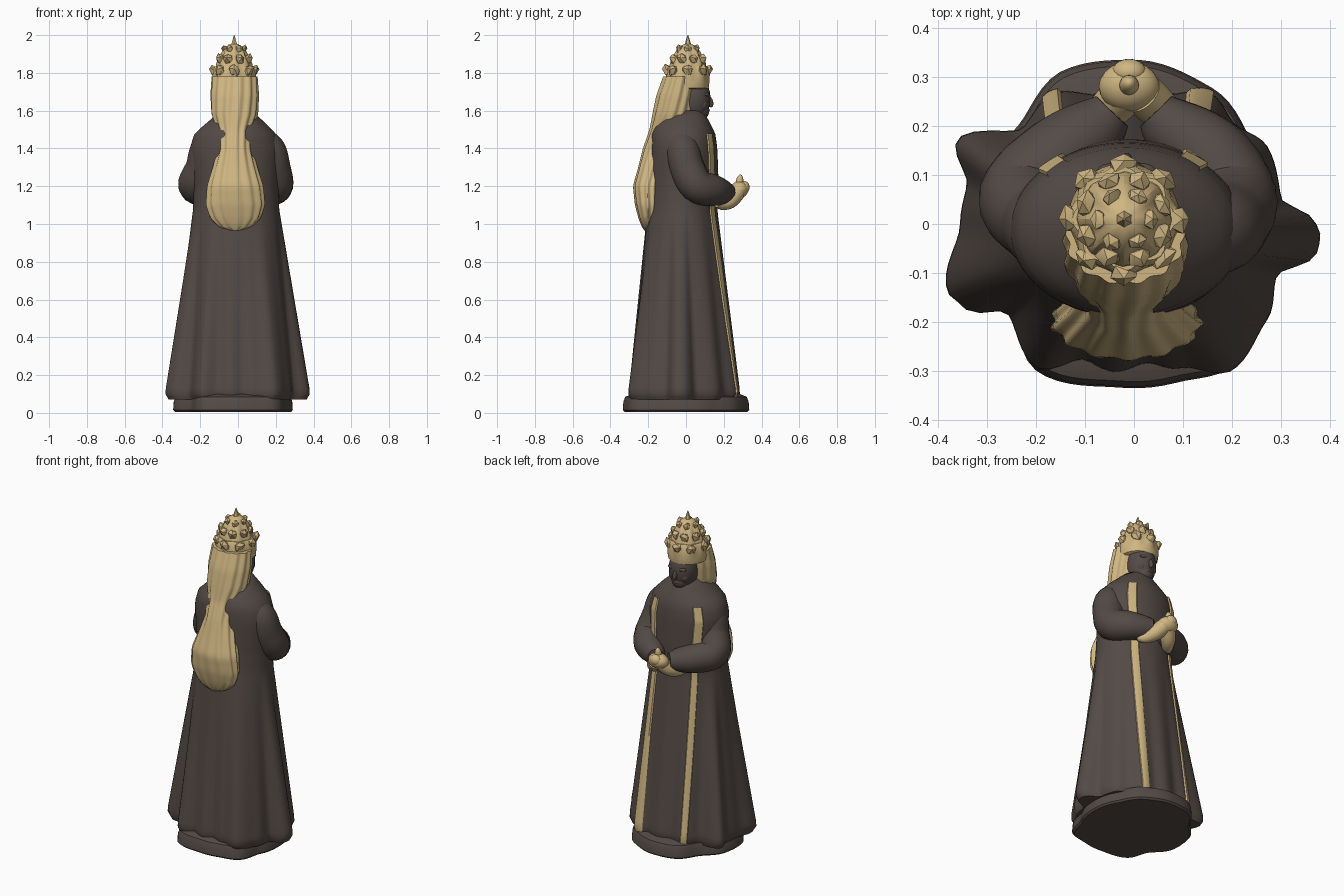
import bpy, bmesh, math, random
from mathutils import Vector

if "Cube" in bpy.data.objects:
    bpy.data.objects.remove(bpy.data.objects["Cube"])

random.seed(4)


def material(name, rgb):
    m = bpy.data.materials.new(name)
    m.diffuse_color = (*rgb, 1)
    m.use_nodes = True
    m.node_tree.nodes["Principled BSDF"].inputs["Base Color"].default_value = m.diffuse_color
    return m


DARK = material("dark bronze", (0.088, 0.069, 0.061))
GOLD = material("pale gold", (0.63, 0.47, 0.225))


def finish(bm, name, mat, angle=40):
    bmesh.ops.recalc_face_normals(bm, faces=bm.faces)
    me = bpy.data.meshes.new(name)
    bm.to_mesh(me)
    bm.free()
    ob = bpy.data.objects.new(name, me)
    bpy.context.collection.objects.link(ob)
    me.materials.append(mat)
    bpy.context.view_layer.objects.active = ob
    ob.select_set(True)
    bpy.ops.object.shade_smooth_by_angle(angle=math.radians(angle))
    ob.select_set(False)
    return ob


def loft(name, rings, mat, angle=40, closed=True):
    """Skin a list of equal point rings; closed rings get end caps."""
    bm = bmesh.new()
    vs = [[bm.verts.new(p) for p in r] for r in rings]
    n = len(vs[0])
    for a, b in zip(vs, vs[1:]):
        for i in range(n if closed else n - 1):
            j = (i + 1) % n
            bm.faces.new((a[i], a[j], b[j], b[i]))
    if closed:
        bm.faces.new(vs[0])
        bm.faces.new(vs[-1])
    return finish(bm, name, mat, angle)


def blob(name, pos, size, mat, rot_x=0):
    bm = bmesh.new()
    bmesh.ops.create_uvsphere(bm, u_segments=20, v_segments=12, radius=1)
    ob = finish(bm, name, mat)
    ob.location, ob.scale, ob.rotation_euler = pos, size, (rot_x, 0, 0)
    return ob


def tube(name, path, mat, n=20):
    """Round limb along (x, y, z, radius) points, smoothed by interpolation."""
    pts = []
    for i in range(len(path) - 1):
        p = [path[max(i - 1, 0)], path[i], path[i + 1], path[min(i + 2, len(path) - 1)]]
        for s in range(6):
            t = s / 6
            pts.append([0.5 * (2 * b + (c - a) * t + (2 * a - 5 * b + 4 * c - d) * t * t
                               + (3 * b - a - 3 * c + d) * t ** 3) for a, b, c, d in zip(*p)])
    pts.append(path[-1])
    rings = []
    for i, p in enumerate(pts):
        d = Vector(pts[min(i + 1, len(pts) - 1)][:3]) - Vector(pts[max(i - 1, 0)][:3])
        u = d.cross(Vector((0.3, 1, 0.2))).normalized()
        v = d.cross(u).normalized()
        rings.append([Vector(p[:3]) + p[3] * (u * math.cos(k * math.tau / n) + v * math.sin(k * math.tau / n))
                      for k in range(n)])
    return loft(name, rings, mat, 60)


def polar(table, deg):
    """Smoothly interpolated radius from (angle, radius) pairs around the circle."""
    deg %= 360
    ext = table + [(table[0][0] + 360, table[0][1])]
    for (a, ra), (b, rb) in zip(ext, ext[1:]):
        if a <= deg <= b:
            t = (deg - a) / (b - a)
            return ra + (rb - ra) * t * t * (3 - 2 * t)
    return table[0][1]


def section(table, z):
    for a, b in zip(table, table[1:]):
        if z <= b[0]:
            t = max(0, (z - a[0]) / (b[0] - a[0]))
            return [p + (q - p) * t for p, q in zip(a[1:], b[1:])]
    return list(table[-1][1:])


# Robe: folded hem blended into oval waist, shoulders and collar
HEM = [(0, .372), (10, .305), (30, .315), (45, .29), (59, .31), (76, .275), (90, .285), (105, .275),
       (123, .315), (139, .30), (155, .40), (167, .35), (180, .355), (200, .405), (207, .385),
       (215, .316), (236, .355), (250, .295), (262, .305), (275, .285), (288, .31), (304, .36),
       (324, .335), (340, .31), (351, .378), (356, .382)]
UPPER = [(1.05, -.01, .228, -.02, .185), (1.2, -.01, .225, -.012, .185), (1.4, -.015, .24, -.012, .178),
         (1.48, -.015, .215, -.015, .17), (1.54, -.01, .15, -.015, .14), (1.6, -.01, .08, 0, .09)]


def robe_point(deg, z, out=0.0):
    a = math.radians(deg)
    c, s = math.cos(a), math.sin(a)
    xc, rx, yc, ry = section(UPPER, z)
    w = min(1, max(0, (1.08 - z) / 0.96))
    r = polar(HEM, deg) * (1 - max(0, .1 - z) * 1.5)
    x = (xc + rx * c) * (1 - w) + r * c * w
    y = (yc + ry * s) * (1 - w) + r * s * w
    return Vector((x + out * c, y + out * s, z))


heights = [.07, .085] + [.1 + i * 1.5 / 48 for i in range(49)]
loft("robe", [[robe_point(d, z) for d in range(0, 360, 3)] for z in heights], DARK, 50)

# Plinth: uneven low slab under the hem
BASE = [(0, .29), (30, .29), (60, .32), (90, .335), (115, .345), (140, .31), (165, .34), (190, .345),
        (215, .31), (237, .36), (265, .335), (285, .335), (305, .355), (330, .30)]
loft("plinth", [[(polar(BASE, d) * k * math.cos(math.radians(d)), polar(BASE, d) * k * math.sin(math.radians(d)), z)
                 for d in range(0, 360, 4)] for z, k in ((.005, .97), (.015, 1), (.06, .99), (.085, .96), (.1, .85))],
     DARK, 40)


# Trim: thin bands down the front of skirt and chest
def trim(name, low, high, wide, z0, z1):
    rows = []
    for i in range(31):
        z = z0 + (z1 - z0) * i / 30
        t = min(1, z / 1.2)
        mid = low + (high - low) * t
        half = wide + 2.2 * t
        rows.append([robe_point(mid + k * half, z, .007 if abs(k) < 1 else -.003)
                     for k in (-1, -.8, -.4, 0, .4, .8, 1)])
    loft(name, rows, GOLD, 50, closed=False)


for side, low, high, chest, wide in (("right", 64, 57, 54, 5), ("left", 122, 128, 131, 3.7)):
    trim(side + "_skirt_trim", low, high, wide, .08, 1.12)
    trim(side + "_chest_trim", chest, chest, 5.5, 1.22, 1.48)

# Arms: wide sleeves bent forward to the joined hands
for side, s, ex in (("right", 1, .2), ("left", -1, -.225)):
    tube(side + "_sleeve", [(s * .12, -.03, 1.45, .07), (s * .165, -.015, 1.39, .088), (s * .185, .005, 1.3, .092),
                            (ex, .055, 1.205, .092), (s * .155, .135, 1.18, .085), (s * .08, .195, 1.17, .066),
                            (s * .045, .23, 1.17, .045)], DARK)
    tube(side + "_cuff", [(s * .11, .165, 1.11, .022), (s * .08, .195, 1.105, .032),
                          (s * .05, .235, 1.125, .042), (s * .015, .268, 1.165, .045)], GOLD)
blob("joined_hands", (-.01, .28, 1.18), (.062, .052, .045), GOLD, .4)
blob("thumbs", (-.01, .283, 1.22), (.02, .02, .042), GOLD, -.15)
blob("fingers", (-.01, .31, 1.195), (.035, .027, .032), GOLD)

# Head: neck, skull and facial features
tube("neck", [(-.01, .01, 1.5, .08), (-.012, .02, 1.56, .065), (-.012, .03, 1.64, .065)], DARK)
blob("skull", (-.015, .04, 1.665), (.083, .09, .125), DARK)
blob("jaw", (-.015, .075, 1.6), (.05, .048, .05), DARK)
blob("nose", (-.015, .125, 1.648), (.013, .018, .032), DARK, .35)
blob("lips", (-.015, .112, 1.603), (.024, .014, .011), DARK)
for s in (-1, 1):
    blob("brow", (-.015 + s * .03, .108, 1.685), (.03, .016, .012), DARK)
    blob("cheek", (-.015 + s * .036, .09, 1.632), (.027, .025, .03), DARK)

# Veil: ridged hair falling from the crown and swelling at the back
VEIL = [(.965, -.015, .03, -.2, .02), (.985, -.015, .085, -.2, .033), (1.03, -.015, .13, -.2, .05),
        (1.1, -.015, .153, -.2, .068), (1.2, -.015, .145, -.2, .078), (1.3, -.015, .115, -.175, .075),
        (1.4, -.015, .088, -.14, .085), (1.5, -.018, .092, -.1, .09), (1.58, -.018, .12, -.07, .105),
        (1.68, -.018, .125, -.05, .105), (1.78, -.018, .118, -.03, .09)]
rings = []
for i in range(41):
    z = .965 + .815 * i / 40
    xc, rx, yc, ry = section(VEIL, z)
    ring = []
    for k in range(96):
        a = k * math.tau / 96
        f = 1 + .04 * math.cos(13 * a + 1.5 * math.sin(z * 6))
        ring.append((xc + rx * f * math.cos(a), yc + ry * f * math.sin(a), z))
    rings.append(ring)
loft("veil", rings, GOLD, 50)


# Crown: flared band, domed cap, tiers of chunky leaves and a top spike
def crown_ring(z, r, lobes=0.0, n=48):
    ring = []
    for k in range(n):
        a = k * math.tau / n
        q = r * (1 + lobes * math.cos(8 * a))
        ring.append((-.02 + q * math.cos(a), .01 + q * math.sin(a), z))
    return ring


loft("crown_band", [crown_ring(*p) for p in ((1.715, .1), (1.72, .11), (1.75, .114), (1.78, .112, .03),
                                             (1.82, .112, .07), (1.835, .1, .06))], GOLD, 30)
loft("crown_cap", [crown_ring(*p) for p in ((1.8, .1), (1.85, .09, .06), (1.89, .072, .08), (1.925, .055, .06),
                                            (1.945, .035), (1.955, .012))], GOLD, 30)


def leaf(pos, size, turn):
    """Faceted knob pulled up into a blunt point, leaning outward."""
    bm = bmesh.new()
    bmesh.ops.create_icosphere(bm, subdivisions=1, radius=1)
    for v in bm.verts:
        v.co *= random.uniform(.85, 1.2)
    ob = finish(bm, "crown_leaf", GOLD, 30)
    ob.location, ob.scale = pos, (size * .75, size, size * 1.15)
    ob.rotation_euler = (0, .35, turn)


for count, radius, z, size, shift in ((8, .108, 1.812, .03, 0), (8, .08, 1.872, .027, .5), (6, .05, 1.925, .022, 0)):
    for k in range(count):
        a = (k + shift) * math.tau / count
        leaf((-.02 + radius * math.cos(a), .01 + radius * math.sin(a), z), size, a)
bm = bmesh.new()
bmesh.ops.create_cone(bm, segments=6, radius1=.024, radius2=.002, depth=.07, cap_ends=True)
finish(bm, "crown_spike", GOLD, 20).location = (-.02, .01, 1.965)
